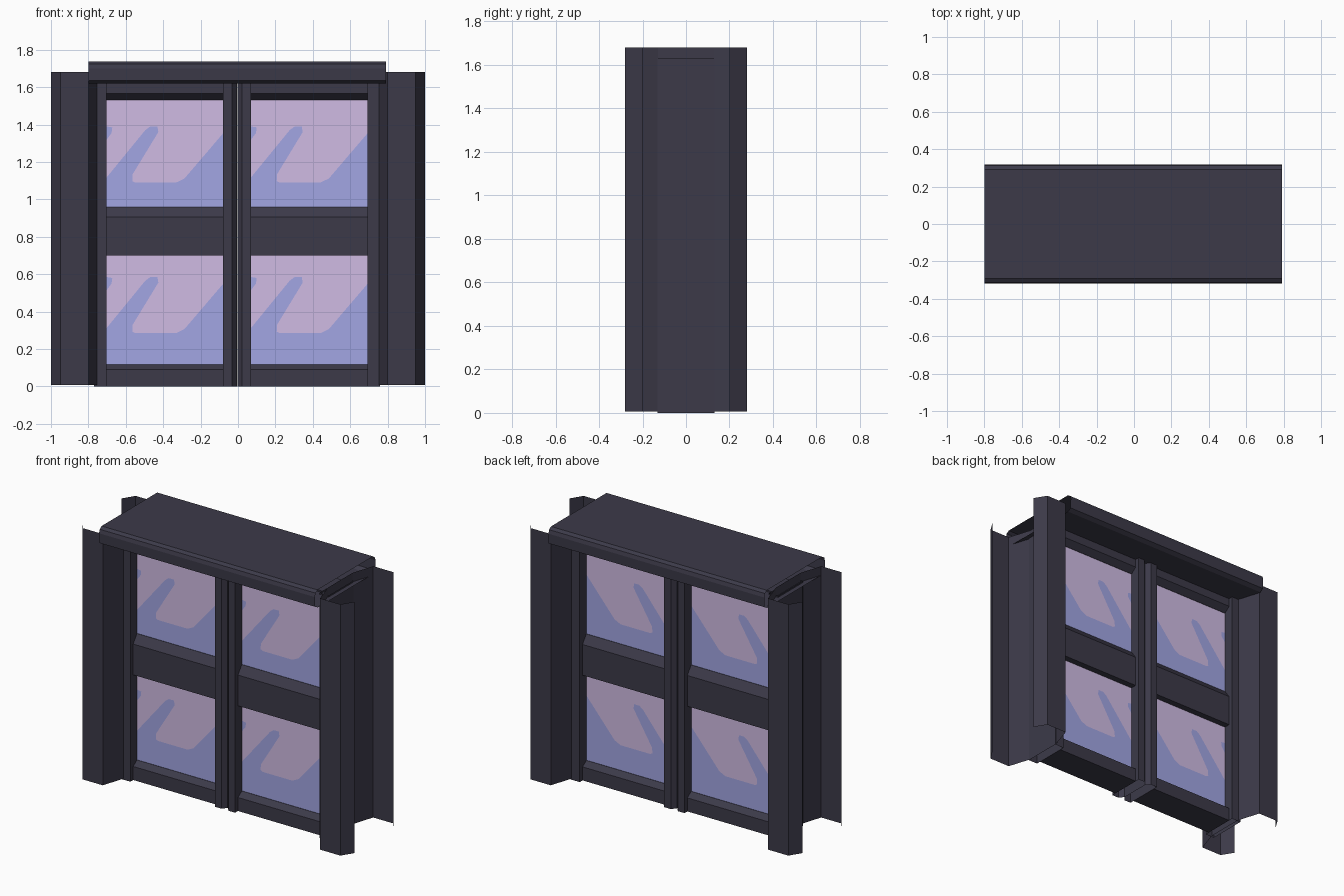
import bpy

if "Cube" in bpy.data.objects:
    bpy.data.objects.remove(bpy.data.objects["Cube"])


def material(name, rgb):
    m = bpy.data.materials.new(name)
    m.diffuse_color = (*rgb, 1.0)
    m.use_nodes = True
    m.node_tree.nodes["Principled BSDF"].inputs["Base Color"].default_value = m.diffuse_color
    return m


FRAME = material("dark_frame", (0.045, 0.042, 0.066))
PINK = material("pink_glass", (0.63, 0.50, 0.77))
BLUE = material("blue_glass", (0.36, 0.38, 0.77))


def make(name, verts, faces, mats, indices=None):
    mesh = bpy.data.meshes.new(name)
    mesh.from_pydata(verts, [], faces)
    for m in mats:
        mesh.materials.append(m)
    if indices:
        for p, i in zip(mesh.polygons, indices):
            p.material_index = i
    mesh.update()
    ob = bpy.data.objects.new(name, mesh)
    bpy.context.collection.objects.link(ob)
    return ob


def extrude(name, profile, axis, a, b, closed):
    """Sweep a profile along z (profile is x,y) or along x (profile is y,z)."""
    n = len(profile)
    place = (lambda p, t: (p[0], p[1], t)) if axis == 'z' else (lambda p, t: (t, p[0], p[1]))
    verts = [place(p, t) for t in (a, b) for p in profile]
    faces = [(i, (i + 1) % n, n + (i + 1) % n, n + i) for i in range(n if closed else n - 1)]
    return make(name, verts, faces, [FRAME])


def both_sides(half):
    """Complete a half profile (y, z) by mirroring it over y = 0."""
    return half + [(-y, z) for y, z in reversed(half)]


# Side jambs: folded open sheets
for s, side in ((-1, "left"), (1, "right")):
    half = [(1.0, -0.20), (0.95, -0.28), (0.80, -0.28), (0.752, -0.128)]
    prof = [(s * x, y) for x, y in half] + [(s * x, -y) for x, y in reversed(half)]
    extrude(side + "_jamb", prof, 'z', 0.007, 1.68, False)

# Header cover: hollow tube with bevelled corners and open ends
extrude("header_cover",
        both_sides([(-0.13, 1.62), (-0.29, 1.62), (-0.317, 1.635), (-0.319, 1.70),
                    (-0.312, 1.724), (-0.292, 1.738)]),
        'x', -0.80, 0.79, True)

# Glass pattern, relative to the centre of a door, for the upper pane
W = 0.311
BOTTOM, TOP = 0.90, 1.54
EDGE = [(-W, 1.118), (-0.105, 1.37), (-0.078, 1.39), (-0.04, 1.39), (-0.035, 1.36),
        (-0.172, 1.135), (-0.174, 1.098), (-0.158, 1.09), (0.06, 1.09), (0.105, 1.112), (W, 1.353)]
FLECK = [(-W, 1.32), (-0.285, 1.355), (-0.281, 1.385), (-W, 1.39)]


def pane(name, cx, y, dz):
    blue = EDGE + [(W, BOTTOM), (-W, BOTTOM)]
    pink = EDGE[::-1] + FLECK + [(-W, TOP), (W, TOP)]
    verts, faces = [], []
    for poly in (blue, pink, FLECK):
        start = len(verts)
        verts += [(cx + x, y, z + dz) for x, z in poly]
        faces.append(tuple(range(start, len(verts))))
    make(name, verts, faces, [PINK, BLUE], [1, 0, 1])


# Two identical doors
for cx, s, side in ((-0.391, -1, "left"), (0.381, 1, "right")):
    # stiles: plain outer one, chamfered meeting one
    outer = [(W, -0.13), (0.378, -0.13), (0.378, 0.13), (W, 0.13)]
    inner = [(W, -0.13), (0.360, -0.13), (0.385, -0.10),
             (0.385, 0.10), (0.360, 0.13), (W, 0.13)]
    extrude(side + "_outer_stile", [(cx + s * x, y) for x, y in outer], 'z', 0, 1.63, True)
    extrude(side + "_meeting_stile", [(cx - s * x, y) for x, y in inner], 'z', 0, 1.63, True)
    # rails with sloped edges towards the glass
    rails = {
        "bottom_rail": [(-0.10, 0.0), (-0.10, 0.09), (-0.06, 0.118)],
        "middle_rail": [(-0.06, 0.70), (-0.10, 0.70), (-0.10, 0.905), (-0.06, 0.96)],
        "top_rail": [(-0.06, 1.532), (-0.10, 1.565), (-0.10, 1.63)],
    }
    for name, half in rails.items():
        extrude(side + "_" + name, both_sides(half), 'x', cx - W, cx + W, True)
    # glass sheets, front and back, upper and lower
    for y, face in ((-0.058, "front"), (0.058, "back")):
        for dz, level in ((0.0, "upper"), (-0.805, "lower")):
            pane(f"{side}_{level}_{face}_glass", cx, y, dz)
